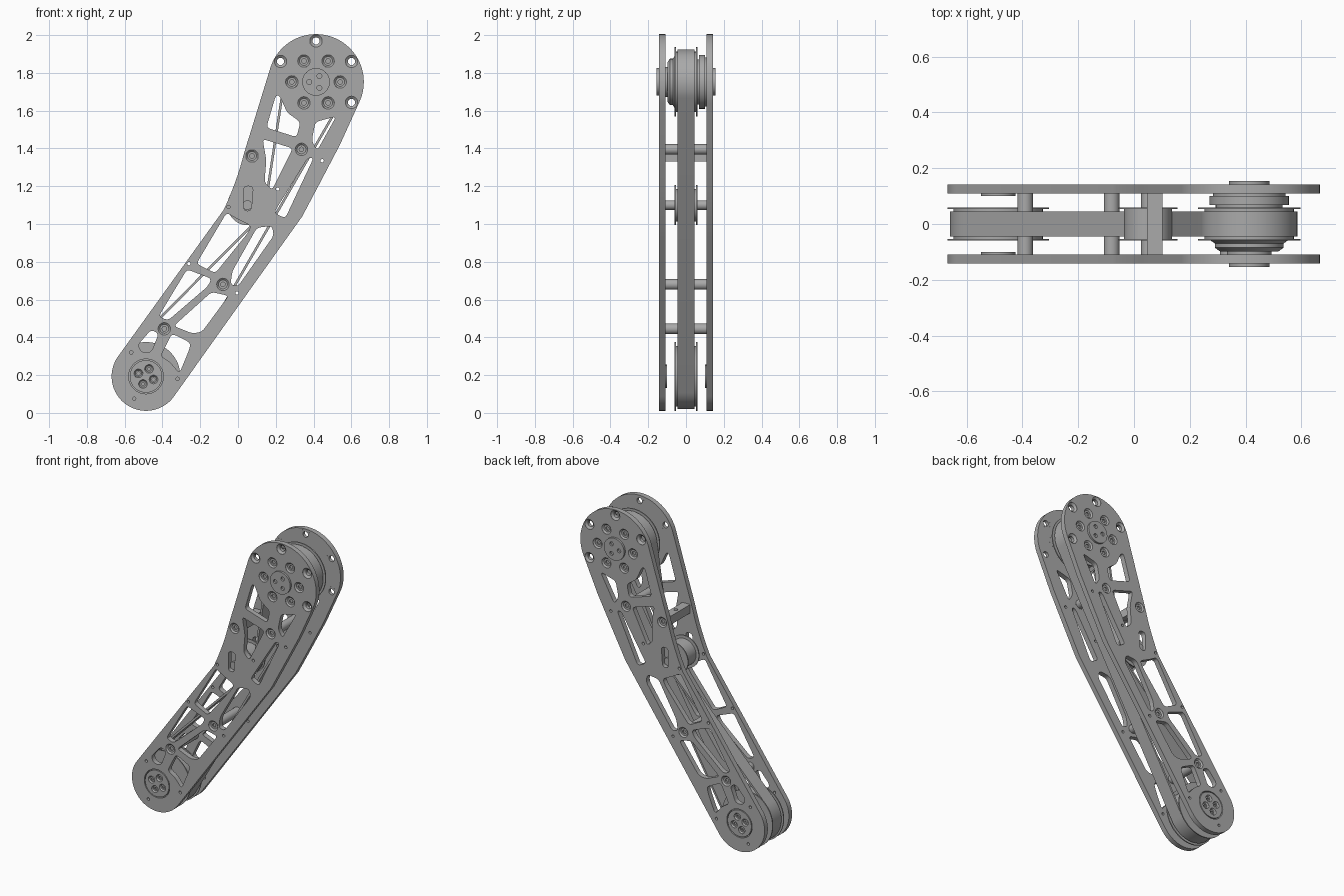
import bpy, bmesh, math
from mathutils import Vector

cube = bpy.data.objects.get("Cube")
if cube:
    bpy.data.objects.remove(cube, do_unlink=True)

metal = bpy.data.materials.new("grey_metal")
metal.use_nodes = True
GREY = (0.4, 0.4, 0.4, 1)
metal.diffuse_color = GREY
metal.node_tree.nodes["Principled BSDF"].inputs["Base Color"].default_value = GREY

UPPER, LOWER, IDLER = Vector((0.413, 1.752)), Vector((-0.487, 0.193)), Vector((0.05, 1.1))
INNER, OUTER = 0.109, 0.142     # plate faces, measured from the middle
SIDES = {"front": -1, "back": 1}


def finish(obj):
    """Give an object its material and smooth shading with sharp edges."""
    obj.data.materials.clear()
    obj.data.materials.append(metal)
    bpy.ops.object.select_all(action='DESELECT')
    obj.select_set(True)
    bpy.context.view_layer.objects.active = obj
    bpy.ops.object.shade_smooth_by_angle(angle=math.radians(30))
    return obj


def polar(centre, radius, degrees):
    a = math.radians(degrees)
    return centre + radius * Vector((math.cos(a), math.sin(a)))


def arc(centre, radius, start, end, steps=40):
    return [polar(centre, radius, start + (end - start) * i / steps) for i in range(steps + 1)]


def circle(centre, radius, steps=28):
    return arc(centre, radius, 0, 360, steps)[:-1]


def rounded(points, radius=0.022, steps=4):
    """Polygon with its corners rounded."""
    result = []
    for i, p in enumerate(points):
        a, b = points[i - 1] - p, points[(i + 1) % len(points)] - p
        a *= min(radius / a.length, 0.45)
        b *= min(radius / b.length, 0.45)
        for k in range(steps + 1):
            t = k / steps
            result.append(p + a * (1 - t) ** 2 + b * t ** 2)
    return result


def sheet(name, loops, y_a, y_b):
    """Flat part in the xz plane: first loop is the outline, the rest are holes."""
    curve = bpy.data.curves.new(name, 'CURVE')
    curve.dimensions, curve.fill_mode = '2D', 'BOTH'
    curve.extrude = abs(y_b - y_a) / 2
    for loop in loops:
        spline = curve.splines.new('POLY')
        spline.points.add(len(loop) - 1)
        for point, co in zip(spline.points, loop):
            point.co = (co.x, co.y, 0, 1)
        spline.use_cyclic_u = True
    obj = bpy.data.objects.new(name, curve)
    bpy.context.collection.objects.link(obj)
    obj.location.y = (y_a + y_b) / 2
    obj.rotation_euler.x = math.pi / 2
    bpy.ops.object.select_all(action='DESELECT')
    obj.select_set(True)
    bpy.context.view_layer.objects.active = obj
    bpy.ops.object.convert(target='MESH')
    return finish(bpy.context.object)


def lathe(name, centre, profile, side=1, steps=32, closed=False):
    """Turned part around the y axis from (radius, y) pairs."""
    bm = bmesh.new()
    verts = [bm.verts.new((r, side * y, 0)) for r, y in profile]
    edges = [bm.edges.new(pair) for pair in zip(verts, verts[1:])]
    if closed:
        edges.append(bm.edges.new((verts[-1], verts[0])))
    bmesh.ops.spin(bm, geom=verts + edges, cent=(0, 0, 0), axis=(0, 1, 0),
                   angle=math.tau, steps=steps, use_merge=False)
    bmesh.ops.remove_doubles(bm, verts=bm.verts, dist=1e-5)
    bmesh.ops.recalc_face_normals(bm, faces=bm.faces)
    mesh = bpy.data.meshes.new(name)
    bm.to_mesh(mesh)
    bm.free()
    obj = bpy.data.objects.new(name, mesh)
    bpy.context.collection.objects.link(obj)
    obj.location = (centre.x, 0, centre.y)
    return finish(obj)


def rod(name, centre, radius, y_a, y_b, steps=32):
    return lathe(name, centre, [(0, y_a), (radius, y_a), (radius, y_b), (0, y_b)], 1, steps)


def screw(name, centre, side, size=0.033):
    """Countersunk screw with a socket."""
    s = size
    lathe(name, centre, [(0, 0.125), (s * .36, 0.125), (s * .36, 0.133), (s * .72, 0.133),
                         (s, OUTER - .001), (s, INNER), (0, INNER)], side, 24)


def pulley(name, centre, flange, hub):
    half = [(0, 0.06), (flange, 0.06), (flange, 0.053), (hub, 0.053)]
    lathe(name, centre, half + [(r, -y) for r, y in reversed(half)], 1, 64)


def belt_loop(wheels):
    """Closed path around wheels; a negative radius bends the belt the other way."""
    count, normals, path = len(wheels), [], []
    for i, (c, r) in enumerate(wheels):
        c2, r2 = wheels[(i + 1) % count]
        d = c2 - c
        normals.append(math.atan2(d.y, d.x) + math.acos((r2 - r) / d.length))
    for i, (c, r) in enumerate(wheels):
        turn = (normals[i] - normals[i - 1]) % math.tau
        if r < 0:
            turn -= math.tau
        start = math.degrees(normals[i - 1])
        path += arc(c, -r, start, start + math.degrees(turn), 36)
    return path


# Window corners in the side plates, in hundredths
WINDOWS = [
    [(20, 168), (22, 168), (26, 159), (33, 154), (31, 146), (15, 151)],
    [(13, 145), (29, 140), (18, 118), (14, 122), (15, 134)],
    [(41, 154), (52, 157), (42, 139), (39, 144)],
    [(37, 135), (40, 135), (25, 103), (19, 106)],
    [(10, 98), (18, 99), (19, 94), (0, 67), (-4, 68), (-3, 75)],
    [(-6, 106), (-1, 103), (7, 99), (5, 95), (-12, 74), (-22, 79)],
    [(-27, 76), (-14, 71), (-16, 67), (-37, 49), (-42, 51)],
    [(-14, 64), (-5, 62), (-19, 43), (-24, 42), (-34, 46)],
    [(-35, 42), (-25, 37), (-26, 33), (-31, 21), (-36, 27), (-41, 30)],
    [(-46, 44), (-42, 42), (-46, 32), (-51, 32), (-53, 36)],
    [(3, 120), (8, 120), (7, 107), (3, 107)],
]
PIN_HOLES = [(-.05, 1.09), (-.26, .79), (-.005, .635), (.445, 1.335), (.21, 1.185),
             (-.565, .32), (-.32, .18), (-.55, .075)]
block_at = Vector((.074, 1.36))
standoffs = [Vector(p) for p in [(.336, 1.395), (-.08, .68), (-.39, .445)]]
rim_holes = [polar(UPPER, 0.217, a) for a in (-30, 30, 90, 150)]
hub_screws = [polar(UPPER, 0.128, a) for a in range(0, 360, 60)]
foot_screws = [polar(LOWER, 0.043, a) for a in range(-22, 338, 90)]

# Bent side plate outline
left_edge = [Vector(p) for p in [(.045, 1.42), (0, 1.26), (-.05, 1.13)]]
right_edge = [Vector(p) for p in [(.24, .90), (.34, 1.04), (.43, 1.21), (.54, 1.42)]]
outline = (arc(UPPER, 0.253, -26, 164, 60) + rounded([Vector((.17, 1.8))] + left_edge
           + [LOWER], 0.06)[5:20] + arc(LOWER, 0.182, 145, 325, 60) + right_edge)
plate_loops = [outline]
plate_loops += [rounded([Vector(p) / 100 for p in w]) for w in WINDOWS]
plate_loops += [circle(Vector(p), 0.009, 16) for p in PIN_HOLES]
plate_loops += [circle(p, 0.033) for p in standoffs + [block_at] + rim_holes + hub_screws]
plate_loops.append(circle(LOWER, 0.092, 48))

for label, s in SIDES.items():
    sheet(label + "_side_plate", plate_loops, s * INNER, s * OUTER)
    # Screws and countersunk rim holes
    for p in standoffs + [block_at] + hub_screws:
        screw(label + "_plate_screw", p, s)
    for p in rim_holes:
        lathe(label + "_rim_bushing", p, [(.019, INNER), (.019, .13), (.033, OUTER - .001),
                                          (.033, INNER)], s, 24, True)
    # Upper bearing cap with three holes
    cap = [circle(UPPER, 0.073, 48)] + [circle(polar(UPPER, .036, a), .013, 16) for a in (60, 180, 300)]
    sheet(label + "_upper_cap", cap, s * OUTER, s * 0.155)
    # Lower joint hub, its backing and screws
    hub = [circle(LOWER, 0.086, 48)] + [circle(p, 0.023) for p in foot_screws]
    sheet(label + "_lower_hub", hub, s * 0.11, s * OUTER)
    rod(label + "_lower_hub_backing", LOWER, 0.092, s * INNER, s * 0.116, 48)
    rod(label + "_lower_hub_boss", LOWER, 0.062, s * 0.1, s * 0.112, 48)
    for p in foot_screws:
        screw(label + "_lower_hub_screw", p, s, 0.023)

# Pulleys and belt
pulley("upper_pulley", UPPER, 0.184, 0.16)
pulley("lower_pulley", LOWER, 0.182, 0.16)
pulley("idler_pulley", IDLER, 0.106, 0.086)
sheet("drive_belt", [belt_loop([(LOWER, .16 + t), (UPPER, .16 + t), (IDLER, -.1 + t)])
                     for t in (0.013, 0)], -0.045, 0.045)

# Hubs on either side of the upper pulley
lathe("upper_front_hub", UPPER, [(0, .058), (.14, .058), (.123, .07), (.123, .085), (.105, .098),
                                 (.08, .098), (.08, INNER), (0, INNER)], -1, 64)
lathe("upper_back_hub", UPPER, [(0, .058), (.12, .058), (.12, .068), (.142, .068), (.142, .1),
                                (.13, .1), (.13, INNER), (0, INNER)], 1, 64)

# Spacers between the plates and the idler axle
for p in standoffs:
    rod("plate_spacer", p, 0.028, -INNER, INNER)
rod("idler_axle", IDLER, 0.025, -0.12, 0.12)

# Square tensioner block with its adjusting screw
bpy.ops.mesh.primitive_cube_add(size=1, location=(block_at.x, 0, block_at.y))
block = bpy.context.object
block.name = "tensioner_block"
block.scale = (0.056, 2 * INNER, 0.056)
finish(block)
bpy.ops.mesh.primitive_cylinder_add(vertices=24, radius=0.012, depth=0.064,
                                    location=(block_at.x, 0, block_at.y))
bpy.context.object.name = "tensioner_screw"
finish(bpy.context.object)
